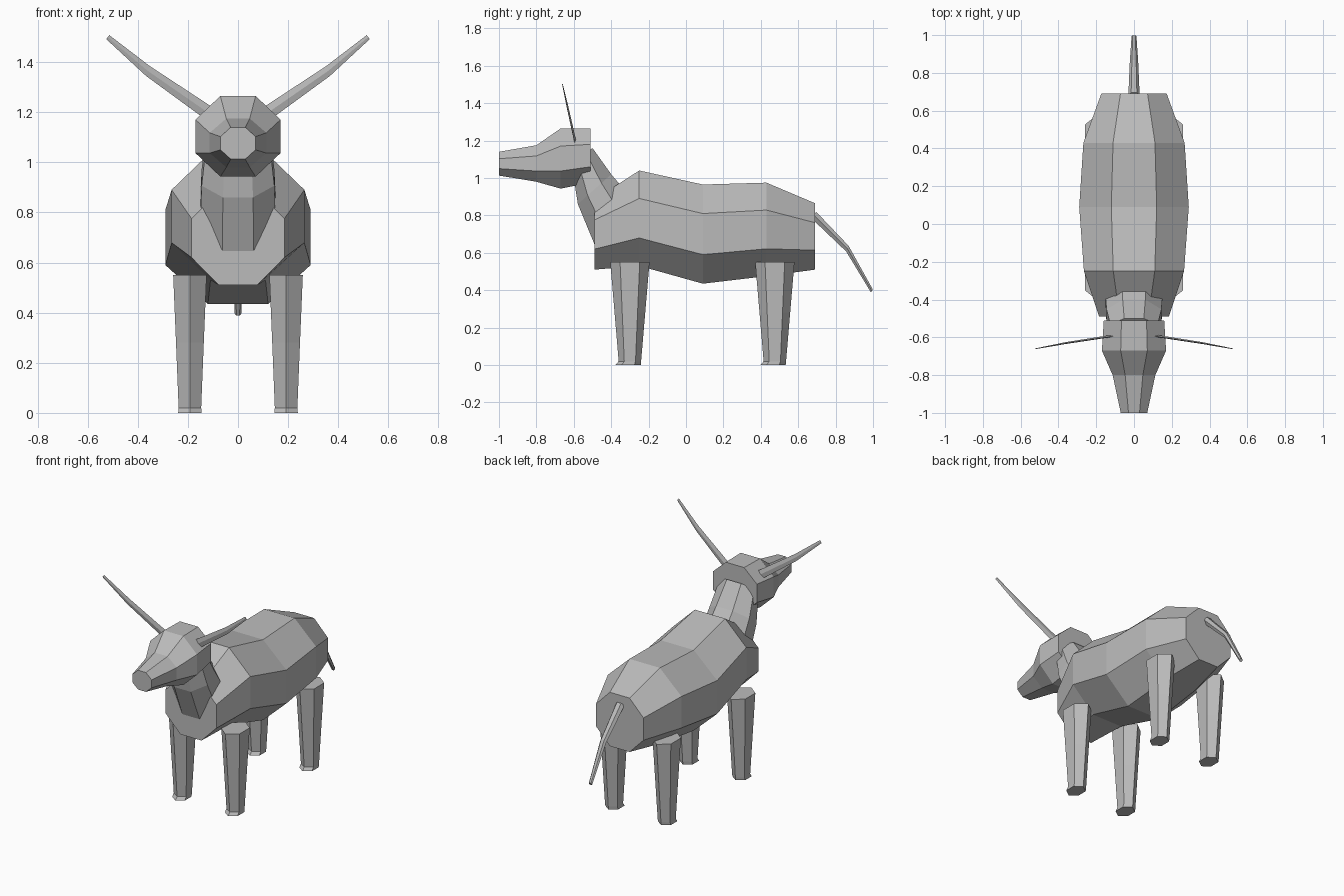
import bpy, bmesh, math
from mathutils import Vector

cube = bpy.data.objects.get("Cube")
if cube:
    bpy.data.objects.remove(cube, do_unlink=True)

grey = bpy.data.materials.new("plain grey")
grey.use_nodes = True
colour = (0.5, 0.5, 0.5, 1)
grey.diffuse_color = colour
grey.node_tree.nodes["Principled BSDF"].inputs["Base Color"].default_value = colour


def loft(name, rings, sides, flat=True):
    """Skin closed rings given as (centre, half axis u, half axis v)."""
    bm = bmesh.new()
    turn = math.pi / sides if flat else 0
    grow = 1 / math.cos(math.pi / sides) if flat else 1
    loops = []
    for c, u, v in rings:
        loop = []
        for i in range(sides):
            a = turn + math.tau * i / sides
            p = Vector(c) + (Vector(u) * math.cos(a) + Vector(v) * math.sin(a)) * grow
            loop.append(bm.verts.new(p))
        loops.append(loop)
    for a, b in zip(loops, loops[1:]):
        for i in range(sides):
            j = (i + 1) % sides
            bm.faces.new((a[i], a[j], b[j], b[i]))
    bm.faces.new(loops[0])
    bm.faces.new(loops[-1])
    bmesh.ops.recalc_face_normals(bm, faces=bm.faces)
    mesh = bpy.data.meshes.new(name)
    bm.to_mesh(mesh)
    bm.free()
    mesh.materials.append(grey)
    obj = bpy.data.objects.new(name, mesh)
    bpy.context.collection.objects.link(obj)
    return obj


def upright(y, low, high, w):
    """Ring across the body, standing at y."""
    return (0, y, (low + high) / 2), (w, 0, 0), (0, 0, (high - low) / 2)


def tilted(front, back, w):
    """Ring whose front and back points are given as (y, z)."""
    f, b = Vector((0, *front)), Vector((0, *back))
    return (f + b) / 2, (w, 0, 0), (b - f) / 2


# Barrel-shaped body
loft("body", [upright(-0.49, 0.51, 0.885, 0.185), upright(-0.25, 0.53, 1.04, 0.265),
              upright(0.09, 0.435, 0.965, 0.29), upright(0.43, 0.475, 0.975, 0.268),
              upright(0.69, 0.51, 0.865, 0.173)], 8)

# Neck rising from the chest into the head
loft("neck", [tilted((-0.45, 0.55), (-0.29, 0.89), 0.155),
              tilted((-0.578, 0.86), (-0.40, 1.02), 0.145),
              tilted((-0.61, 1.06), (-0.50, 1.16), 0.125)], 8)

# Head tapering to the muzzle
loft("head", [upright(-1.0, 1.013, 1.14, 0.07), upright(-0.8, 0.98, 1.175, 0.113),
              upright(-0.67, 0.943, 1.265, 0.17), upright(-0.51, 0.975, 1.265, 0.16)], 8)

# Tail
loft("tail", [tilted((0.66, 0.79), (0.70, 0.82), 0.03),
              tilted((0.855, 0.605), (0.87, 0.64), 0.022),
              tilted((0.988, 0.387), (1.0, 0.405), 0.013)], 6, False)

for side, s in (("left", 1), ("right", -1)):
    # Thin swept horn
    loft(side + "_horn", [((s * 0.10, -0.59, 1.185), (s * 0.018, 0, -0.022), (0, 0.006, 0)),
                          ((s * 0.36, -0.63, 1.365), (s * 0.007, 0, -0.02), (0, 0.005, 0)),
                          ((s * 0.52, -0.66, 1.50), (s * 0.006, 0, -0.008), (0, 0.002, 0))], 4, False)

    # Six-sided legs, each with a small hoof jutting forward
    for end, y in (("front", -0.30), ("hind", 0.475)):
        x = s * 0.192
        loft(f"{end}_{side}_leg", [((x, y, 0.55), (0, 0.105, 0), (0.077, 0, 0)),
                                   ((x, y, 0.28), (0, 0.082, 0), (0.064, 0, 0)),
                                   ((x, y, 0.02), (0, 0.06, 0), (0.052, 0, 0)),
                                   ((x, y - 0.01, 0), (0, 0.068, 0), (0.054, 0, 0))], 6, False)
